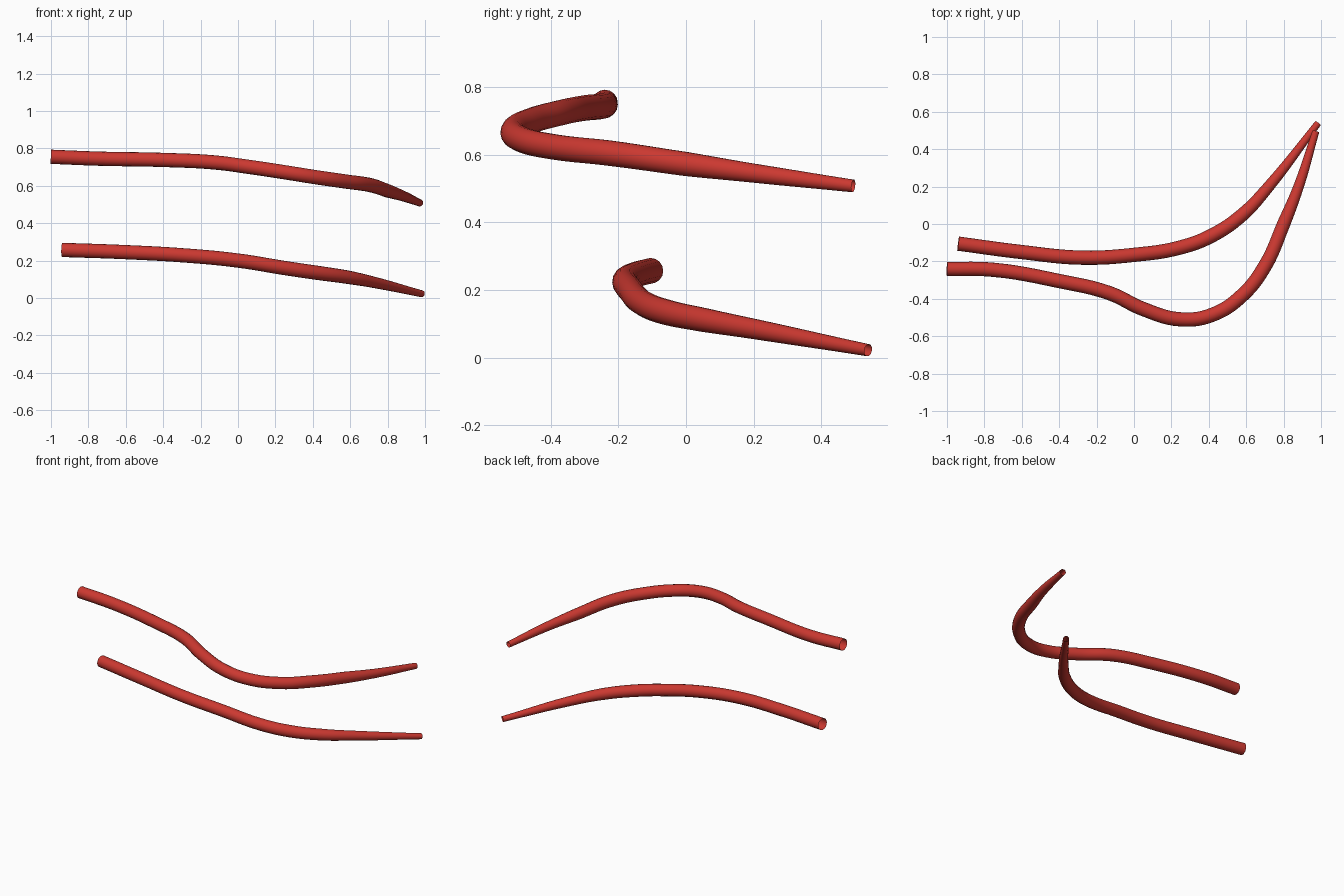
import bpy

cube = bpy.data.objects.get("Cube")
if cube:
    bpy.data.objects.remove(cube, do_unlink=True)

# Single red finish
red = bpy.data.materials.new("red")
red.use_nodes = True
red.diffuse_color = (0.6, 0.04, 0.03, 1)
red.node_tree.nodes["Principled BSDF"].inputs["Base Color"].default_value = red.diffuse_color

TUBE = 0.038


def tapered_tube(name, path):
    """Open-ended round tube swept along (x, y, z, relative radius) points."""
    curve = bpy.data.curves.new(name, "CURVE")
    curve.dimensions = "3D"
    curve.bevel_depth = TUBE
    curve.bevel_resolution = 6
    curve.resolution_u = 6
    curve.use_fill_caps = False
    spline = curve.splines.new("BEZIER")
    spline.bezier_points.add(len(path) - 1)
    for point, (x, y, z, radius) in zip(spline.bezier_points, path):
        point.co = (x, y, z)
        point.radius = radius
        point.handle_left_type = point.handle_right_type = "AUTO"
    curve.materials.append(red)
    obj = bpy.data.objects.new(name, curve)
    bpy.context.collection.objects.link(obj)

    # Turn the sweep into a smooth mesh
    bpy.ops.object.select_all(action="DESELECT")
    obj.select_set(True)
    bpy.context.view_layer.objects.active = obj
    bpy.ops.object.convert(target="MESH")
    bpy.ops.object.shade_smooth_by_angle()
    return obj


# Upper tube: strong S-bend, then sweeps back
tapered_tube("upper_tube", [
    (-1, -.24, .755, 1), (-.75, -.245, .745, 1), (-.4, -.305, .738, 1),
    (-.13, -.37, .725, 1), (.05, -.455, .702, 1), (.25, -.51, .672, 1),
    (.42, -.485, .645, 1), (.58, -.38, .622, 1), (.7, -.225, .605, 1),
    (.8, 0, .573, .95), (.88, .2, .546, .75), (.972, .495, .508, .5),
])

# Lower tube: one gentle bend
tapered_tube("lower_tube", [
    (-.94, -.105, .257, 1), (-.6, -.15, .245, 1), (-.28, -.18, .227, 1),
    (0, -.165, .2, 1), (.25, -.125, .16, 1), (.42, -.06, .135, 1),
    (.58, .05, .112, .95), (.72, .2, .085, .8), (.984, .539, .022, .48),
])
